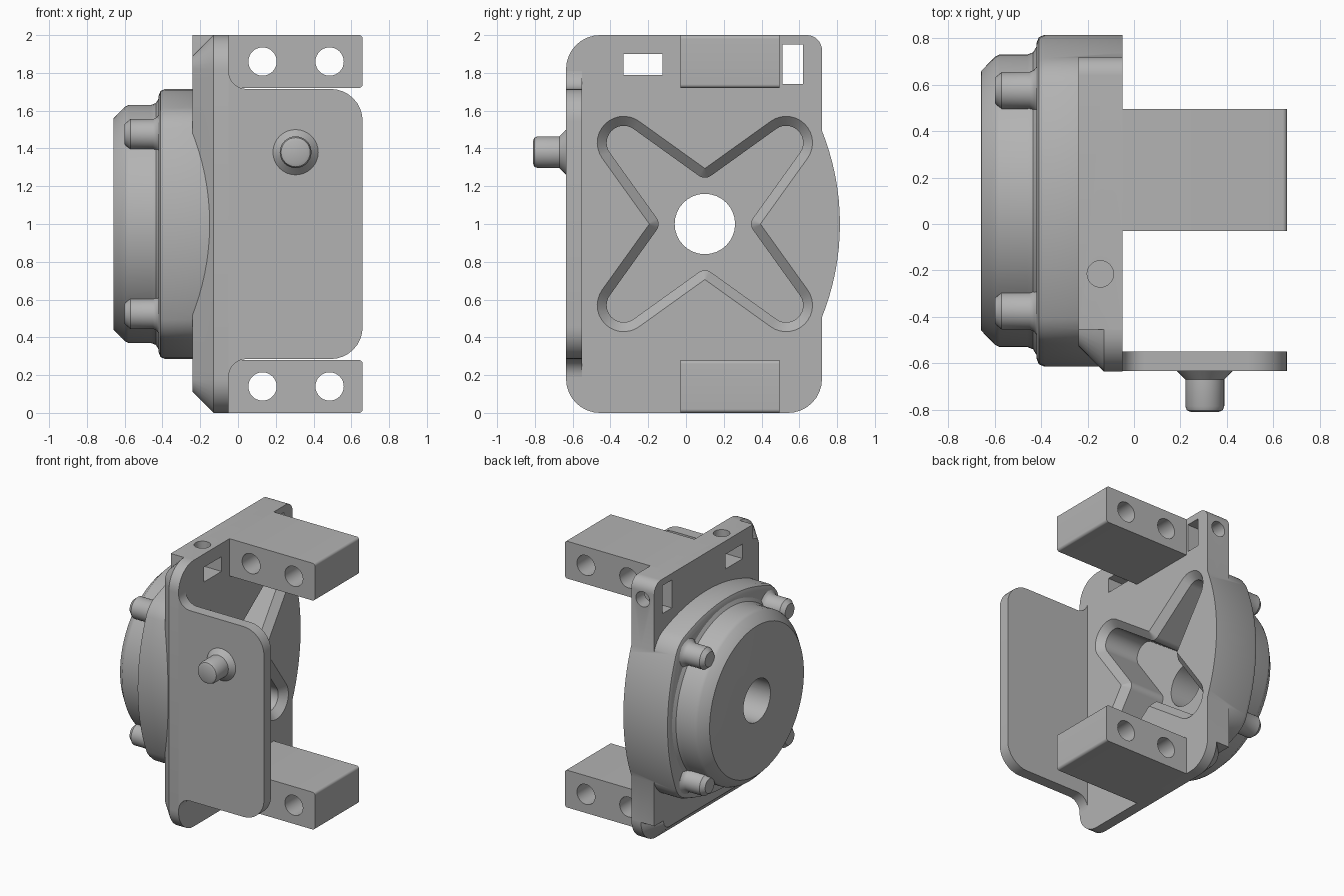
import bpy, bmesh
from math import sin, cos, radians

cube = bpy.data.objects.get("Cube")
if cube:
    bpy.data.objects.remove(cube, do_unlink=True)

grey = bpy.data.materials.new("plain grey")
grey.use_nodes = True
grey.diffuse_color = (0.45, 0.45, 0.45, 1)
grey.node_tree.nodes["Principled BSDF"].inputs["Base Color"].default_value = grey.diffuse_color

CY, CZ = 0.1, 1.0   # axis of the round housing
BACK = -0.05        # mounting face of the plate


def place(u, v, w, axis):
    return {"x": (w, u, v), "y": (u, w, v), "z": (u, v, w)}[axis]


def arc(cu, cv, r, a0, a1, n=8):
    angles = [radians(a0 + (a1 - a0) * i / n) for i in range(n + 1)]
    return [(cu + r * cos(a), cv + r * sin(a)) for a in angles]


def rounded(u0, u1, v0, v1, radii):
    """Rectangle outline, radii from lower left going round anticlockwise."""
    a, b, c, d = radii
    return (arc(u0 + a, v0 + a, a, 180, 270) + arc(u1 - b, v0 + b, b, 270, 360)
            + arc(u1 - c, v1 - c, c, 0, 90) + arc(u0 + d, v1 - d, d, 90, 180))


def loft(name, axis, sections):
    """Solid through matching outlines, each given as (outline, position)."""
    bm = bmesh.new()
    rings = [[bm.verts.new(place(u, v, w, axis)) for u, v in o] for o, w in sections]
    n = len(rings[0])
    for lo, hi in zip(rings, rings[1:]):
        for i in range(n):
            j = (i + 1) % n
            bm.faces.new((lo[i], lo[j], hi[j], hi[i]))
    bm.faces.new(rings[0][::-1])
    bm.faces.new(rings[-1])
    bmesh.ops.remove_doubles(bm, verts=bm.verts, dist=1e-5)
    bmesh.ops.recalc_face_normals(bm, faces=bm.faces)
    mesh = bpy.data.meshes.new(name)
    bm.to_mesh(mesh)
    bm.free()
    mesh.materials.append(grey)
    ob = bpy.data.objects.new(name, mesh)
    bpy.context.collection.objects.link(ob)
    return ob


def prism(name, axis, outline, a, b):
    return loft(name, axis, [(outline, a), (outline, b)])


def box(name, axis, u0, u1, v0, v1, a, b):
    return prism(name, axis, [(u0, v0), (u1, v0), (u1, v1), (u0, v1)], a, b)


def turned(name, axis, u, v, profile, n=32):
    return loft(name, axis, [(arc(u, v, r, 0, 360 - 360 / n, n - 1), w) for r, w in profile])


def hole(axis, u, v, r, a, b):
    return turned("hole_cutter", axis, u, v, [(r, a), (r, b)])


def combine(target, others, operation):
    bpy.context.view_layer.objects.active = target
    for ob in others:
        mod = target.modifiers.new("combine", "BOOLEAN")
        mod.operation, mod.object, mod.solver = operation, ob, "EXACT"
        bpy.ops.object.modifier_apply(modifier=mod.name)
        bpy.data.objects.remove(ob, do_unlink=True)


def turn(points):
    """Repeat a quarter outline four times round the housing axis."""
    out = []
    for _ in range(4):
        out += points
        points = [(-v, u) for u, v in points]
    return [(CY + u, CZ + v) for u, v in out]


def bulged_square(inset):
    side = arc(-0.61, 0, 1.325 - inset, -22.5, 22.5, 16)
    corner = arc(0.43, 0.43, 0.2 - inset, 22.5, 67.5)
    return turn(side[:-1] + corner[:-1])


def star(grow):
    tip = arc(0.43, 0.43, 0.09 + grow, -36, 126, 14)
    notch = arc(0, 0.3, 0.055 - grow, 306, 234, 6)
    return turn(tip + notch)


# Plate with sloped front and bottom edges, squared off at the upper back
full = rounded(-0.635, 0.72, 0, 2, (0.18, 0.18, 0.08, 0.18))
small = rounded(-0.525, 0.61, 0.11, 1.89, (0.07, 0.07, 0.02, 0.07))
housing = loft("housing", "x", [(small, -0.24), (full, -0.13), (full, BACK)])
block = prism("block", "x", rounded(-0.455, 0.72, 0.18, 2, (0.001, 0.001, 0.08, 0.001)), -0.24, BACK)

# Bulged base and round cover
base = loft("base", "x", [(bulged_square(0.035), -0.42), (bulged_square(0.01), -0.41),
                          (bulged_square(0), -0.385), (bulged_square(0), BACK)])
cover = turned("cover", "x", CY, CZ, [(0.545, -0.66), (0.56, -0.658), (0.62, -0.6), (0.63, -0.58),
                                      (0.63, -0.46), (0.64, -0.435), (0.665, -0.42),
                                      (0.665, -0.4)], 96)
combine(housing, [block, base, cover], "UNION")

# Star pocket, shaft hole, slots and screw holes
pocket = loft("pocket_cutter", "x", [(star(0), -0.38), (star(0), -0.1),
                                     (star(0.05), BACK), (star(0.05), 0.1)])
combine(housing, [
    pocket,
    hole("x", CY, CZ, 0.16, -0.8, -0.3),
    box("slot_cutter", "x", -0.33, -0.125, 1.79, 1.9, -0.4, 0.1),
    box("slot_cutter", "x", 0.51, 0.62, 1.74, 1.95, -0.4, 0.1),
    hole("z", -0.145, -0.215, 0.057, 1.85, 2.1),
    hole("y", -0.145, 1.86, 0.057, 0.57, 0.9),
], "DIFFERENCE")
parts = [housing]

# Four screw bosses round the cover
for sy, y_name in ((-1, "front"), (1, "back")):
    for sz, z_name in ((-1, "lower"), (1, "upper")):
        parts.append(turned(f"{z_name}_{y_name}_boss", "x", CY + sy * 0.475, CZ + sz * 0.475,
                            [(0.055, -0.6), (0.08, -0.57), (0.08, -0.45), (0.09, -0.43),
                             (0.105, -0.418), (0.105, -0.4)]))

# Drilled mounting arms at top and bottom
for name, z in (("lower_arm", 0), ("upper_arm", 1.72)):
    arm = prism(name, "y", rounded(-0.1, 0.66, z, z + 0.28, (0.001, 0.02, 0.02, 0.001)), -0.03, 0.495)
    combine(arm, [hole("y", x, z + 0.14, 0.075, -0.3, 0.8) for x in (0.13, 0.485)], "DIFFERENCE")
    parts.append(arm)

# Front flange, blended into the plate by concave corners
lower = [(-0.1, 0.19)] + arc(0.045, 0.19, 0.095, 180, 90) + arc(0.49, 0.455, 0.17, 270, 360)
flange_outline = lower + [(x, 2 - z) for x, z in reversed(lower)]
parts.append(prism("front_flange", "y", flange_outline, -0.634, -0.55))

# Pin on the flange
parts.append(turned("pin", "y", 0.305, 1.38, [(0.06, -0.81), (0.077, -0.803), (0.084, -0.785),
                                             (0.084, -0.67), (0.12, -0.634), (0.12, -0.6)]))

bpy.ops.object.select_all(action="DESELECT")
for ob in parts:
    ob.select_set(True)
bpy.context.view_layer.objects.active = housing
bpy.ops.object.shade_smooth_by_angle(angle=radians(30))
